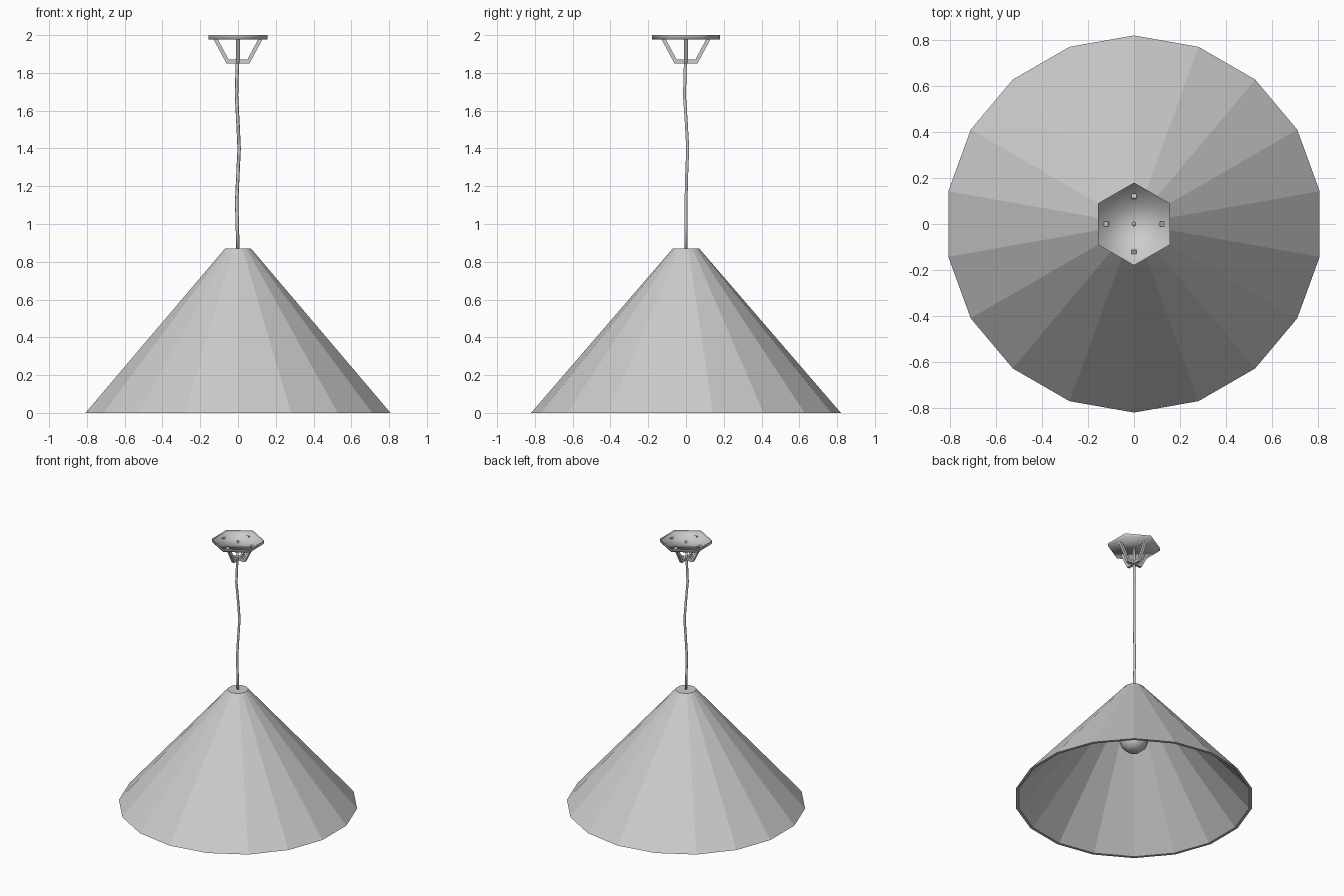
import bpy, bmesh
from math import cos, sin, pi
from mathutils import Vector

old = bpy.data.objects.get("Cube")
if old:
    bpy.data.objects.remove(old, do_unlink=True)

grey = bpy.data.materials.new("light grey")
grey.use_nodes = True
grey.diffuse_color = (0.6, 0.6, 0.6, 1)
grey.node_tree.nodes["Principled BSDF"].inputs["Base Color"].default_value = (0.6, 0.6, 0.6, 1)


def lathe(name, profile, sides, closed=False, cap_start=False, cap_end=False, smooth=False):
    """Spin (radius, z) points round the z axis, with a corner on +y."""
    bm = bmesh.new()
    rings = [[bm.verts.new((-r * sin(2 * pi * i / sides), r * cos(2 * pi * i / sides), z))
              for i in range(sides)] for r, z in profile]
    pairs = list(zip(rings, rings[1:]))
    if closed:
        pairs.append((rings[-1], rings[0]))
    for a, b in pairs:
        for i in range(sides):
            j = (i + 1) % sides
            bm.faces.new((a[i], a[j], b[j], b[i]))
    if cap_start:
        bm.faces.new(rings[0][::-1])
    if cap_end:
        bm.faces.new(rings[-1])
    return finish(name, bm, smooth)


def rod(name, points, radius, sides, smooth=False):
    """Sweep a small polygon along a path of points."""
    pts = [Vector(p) for p in points]
    bm = bmesh.new()
    rings = []
    for k, p in enumerate(pts):
        before = (p - pts[k - 1]).normalized() if k else (pts[1] - p).normalized()
        after = (pts[k + 1] - p).normalized() if k < len(pts) - 1 else before
        along = (before + after).normalized()
        # Side axis is square to the path plane; the other axis is mitred at bends
        flat = Vector((pts[0].x, pts[0].y, 0))
        side = flat.cross(Vector((0, 0, 1))).normalized() if flat.length > 0.05 else Vector((0, 1, 0))
        up = along.cross(side).normalized() / max(along.dot(before), 0.5)
        rings.append([bm.verts.new(p + radius * (side * cos(a) + up * sin(a)))
                      for a in (2 * pi * (i + 0.5) / sides for i in range(sides))])
    for a, b in zip(rings, rings[1:]):
        for i in range(sides):
            j = (i + 1) % sides
            bm.faces.new((a[i], a[j], b[j], b[i]))
    bm.faces.new(rings[0][::-1])
    bm.faces.new(rings[-1])
    return finish(name, bm, smooth)


def finish(name, bm, smooth):
    bmesh.ops.recalc_face_normals(bm, faces=bm.faces)
    for f in bm.faces:
        f.smooth = smooth
    mesh = bpy.data.meshes.new(name)
    bm.to_mesh(mesh)
    bm.free()
    mesh.materials.append(grey)
    ob = bpy.data.objects.new(name, mesh)
    bpy.context.collection.objects.link(ob)
    return ob


# Faceted conical shade with a thin wall, open below
lathe("shade", [(0.07, 0.87), (0.82, 0), (0.80, 0), (0.055, 0.855)], 18,
      cap_start=True, cap_end=True)

# Bulb and its socket inside the shade
lathe("bulb", [(0.045, 0.375), (0.085, 0.41), (0.105, 0.47), (0.09, 0.54),
               (0.05, 0.61), (0.045, 0.66)], 10, cap_start=True, cap_end=True, smooth=True)
lathe("socket", [(0.05, 0.65), (0.05, 0.86)], 10, cap_start=True, cap_end=True)

# Slightly wavy cord
rod("cord", [(0, 0, 0.86), (-0.004, 0, 1.0), (-0.007, 0, 1.12), (0, 0.004, 1.27),
             (0.006, 0.009, 1.4), (0, 0.002, 1.53), (-0.008, -0.008, 1.68),
             (-0.004, -0.004, 1.83), (0, 0, 1.99)], 0.009, 6, smooth=True)

# Shallow hexagonal ceiling dish, open on top
lathe("ceiling_dish", [(0.18, 1.978), (0.18, 2.0)], 6, cap_start=True, smooth=True)

# Four bent bracket arms meeting at the cord
for label, dx, dy in (("left", 1, 0), ("right", -1, 0), ("front", 0, -1), ("back", 0, 1)):
    rod(label + "_bracket_arm", [(0.122 * dx, 0.122 * dy, 1.985),
                                 (0.055 * dx, 0.055 * dy, 1.86),
                                 (0, 0, 1.86)], 0.014, 4)
